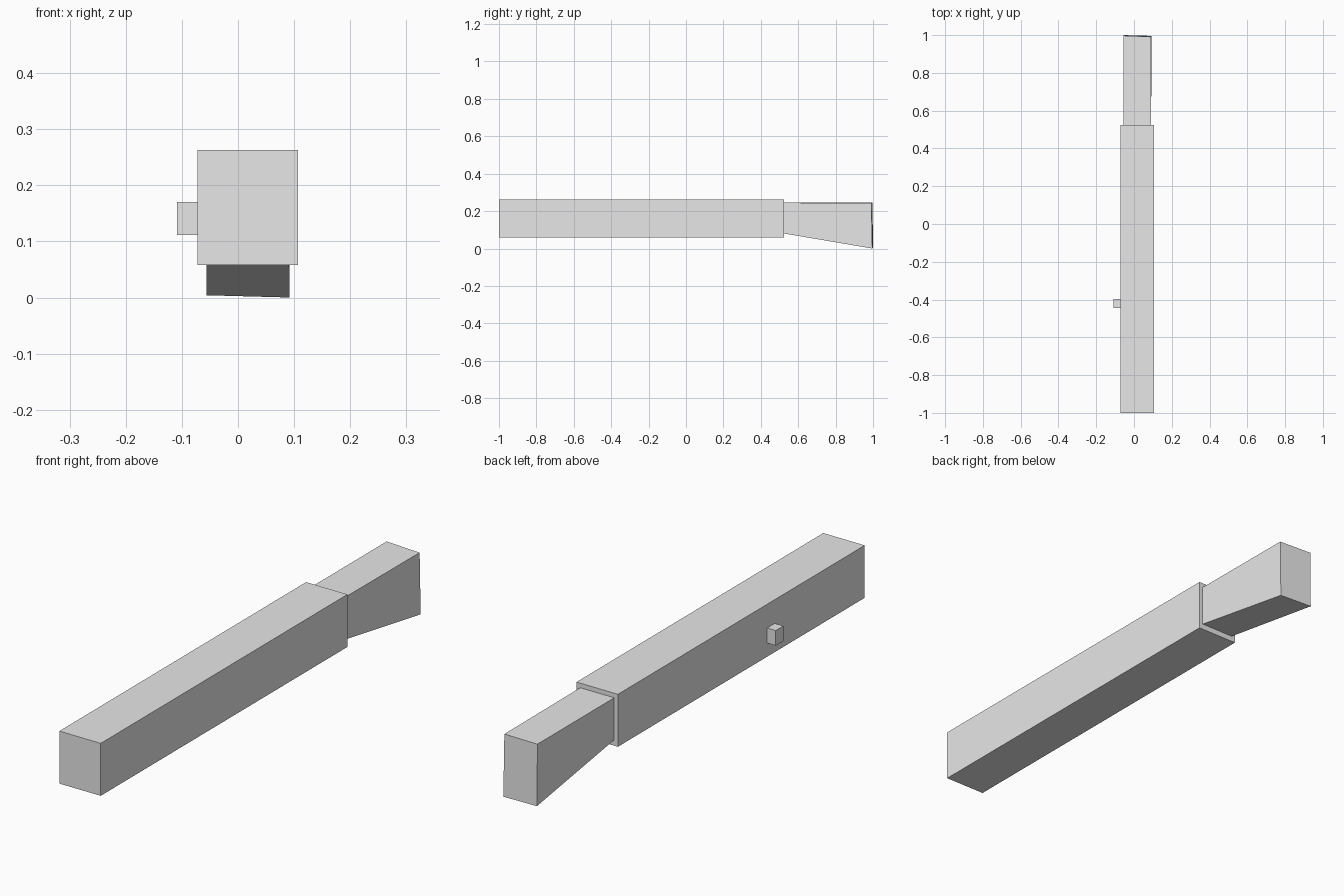
import bpy

if "Cube" in bpy.data.objects:
    bpy.data.objects.remove(bpy.data.objects["Cube"])

# One plain grey for every part
grey = bpy.data.materials.new("plain_grey")
grey.diffuse_color = (0.8, 0.8, 0.8, 1)
grey.use_nodes = True
grey.node_tree.nodes["Principled BSDF"].inputs["Base Color"].default_value = grey.diffuse_color

FACES = [(0, 3, 2, 1), (4, 5, 6, 7), (0, 1, 5, 4),
         (1, 2, 6, 5), (2, 3, 7, 6), (3, 0, 4, 7)]


def block(name, front, back):
    """Six-sided block from two end loops: low left, low right, high right, high left."""
    mesh = bpy.data.meshes.new(name)
    mesh.from_pydata(front + back, [], [f[::-1] for f in FACES])
    mesh.materials.append(grey)
    ob = bpy.data.objects.new(name, mesh)
    bpy.context.collection.objects.link(ob)
    bpy.context.view_layer.objects.active = ob
    bpy.ops.object.mode_set(mode='EDIT')
    bpy.ops.mesh.select_all(action='SELECT')
    bpy.ops.mesh.normals_make_consistent(inside=False)
    bpy.ops.object.mode_set(mode='OBJECT')
    return ob


def end(x0, x1, y, z0, z1):
    return [(x0, y, z0), (x1, y, z0), (x1, y, z1), (x0, y, z1)]


# Long square body
block("body", end(-0.072, 0.107, -1.0, 0.058, 0.263),
      end(-0.072, 0.107, 0.523, 0.058, 0.263))

# Flared rear stock with a slightly skewed end face
block("rear_stock", end(-0.056, 0.091, 0.52, 0.081, 0.245),
      [(-0.056, 1.0, 0.004), (0.092, 0.996, 0.0),
       (0.091, 0.991, 0.243), (-0.056, 0.997, 0.245)])

# Small side knob
block("side_knob", end(-0.109, -0.07, -0.445, 0.111, 0.17),
      end(-0.109, -0.07, -0.398, 0.111, 0.17))
